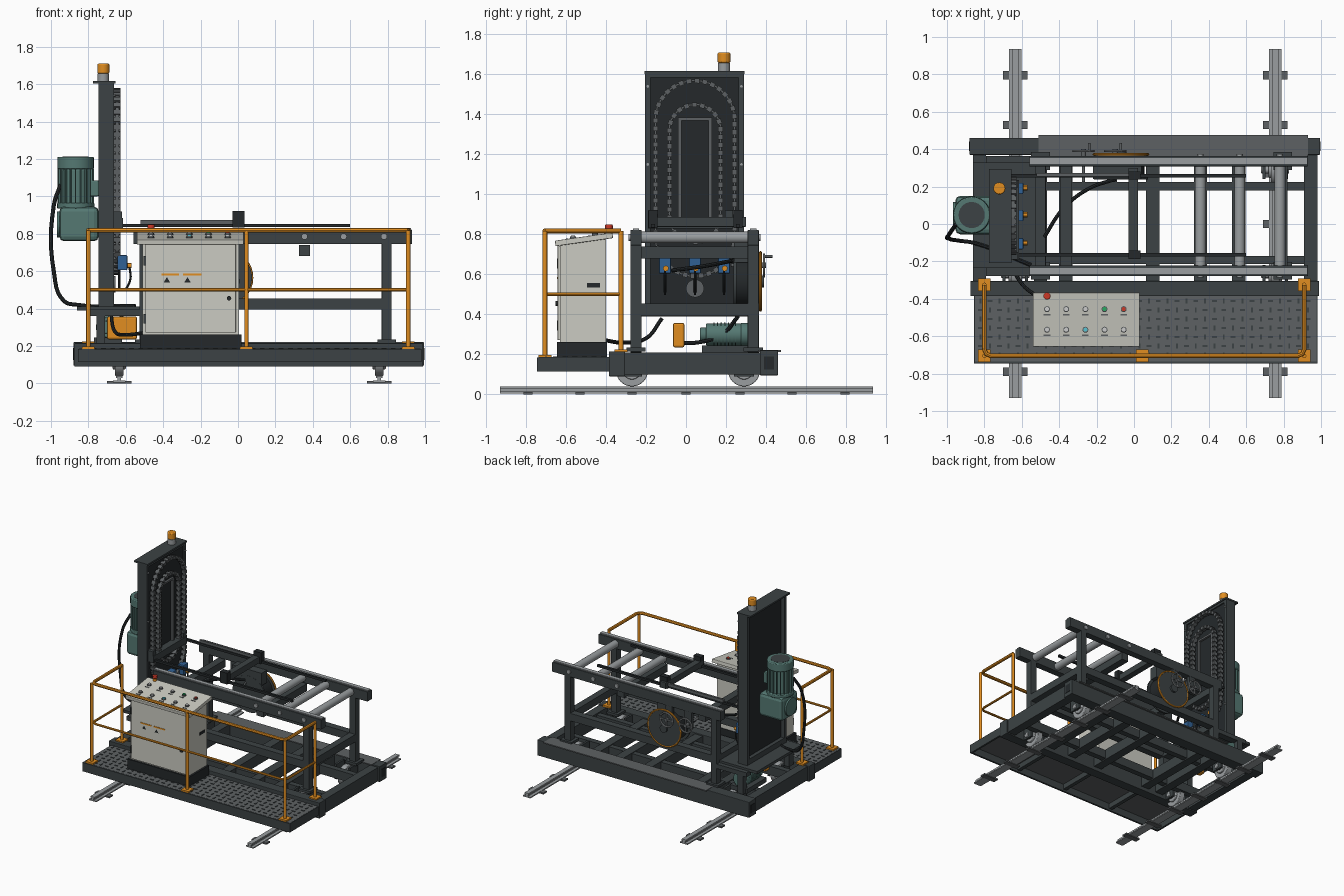
import bpy, bmesh
from math import pi, sin, cos, atan2
from mathutils import Matrix, Vector

if "Cube" in bpy.data.objects:
    bpy.data.objects.remove(bpy.data.objects["Cube"])

def mat(name, r, g, b):
    m = bpy.data.materials.new(name)
    m.diffuse_color = (r, g, b, 1)
    m.use_nodes = True
    m.node_tree.nodes["Principled BSDF"].inputs["Base Color"].default_value = m.diffuse_color
    return m

DARK = mat("dark_frame", .045, .055, .058)
BLACK = mat("black_panel", .018, .022, .024)
STEEL = mat("steel", .32, .34, .35)
MID = mat("mid_grey", .11, .12, .125)
ORANGE = mat("safety_orange", .75, .27, .015)
TEAL = mat("motor_green", .09, .19, .17)
CREAM = mat("cabinet_cream", .6, .6, .54)
BLUE = mat("actuator_blue", .03, .12, .3)
RED = mat("red", .6, .04, .02)
GREEN = mat("green", .02, .4, .12)
CYAN = mat("cyan", .1, .55, .65)
WHITE = mat("white", .8, .8, .8)

def finish(name, bm, m, smooth=False, bevel=0):
    bmesh.ops.recalc_face_normals(bm, faces=bm.faces)
    me = bpy.data.meshes.new(name)
    bm.to_mesh(me); bm.free()
    o = bpy.data.objects.new(name, me)
    bpy.context.collection.objects.link(o)
    me.materials.append(m)
    if bevel:
        b = o.modifiers.new("bevel", 'BEVEL'); b.width = bevel; b.segments = 2
    if smooth:
        bpy.ops.object.select_all(action='DESELECT')
        o.select_set(True); bpy.context.view_layer.objects.active = o
        bpy.ops.object.shade_smooth_by_angle()
    return o

def boxes(name, m, *bs, bevel=0):
    # each box: x0, x1, y0, y1, z0, z1
    bm = bmesh.new()
    for x0, x1, y0, y1, z0, z1 in bs:
        bmesh.ops.create_cube(bm, size=1, matrix=Matrix.Translation(((x0+x1)/2, (y0+y1)/2, (z0+z1)/2))
                              @ Matrix.Diagonal((x1-x0, y1-y0, z1-z0, 1)))
    return finish(name, bm, m, bevel=bevel)

ROT = {'x': Matrix.Rotation(pi/2, 4, 'Y'), 'y': Matrix.Rotation(pi/2, 4, 'X'), 'z': Matrix()}

def cyls(name, m, axis, *cs, seg=24, bevel=0):
    # each cylinder: x, y, z, radius, length
    bm = bmesh.new()
    for x, y, z, r, d in cs:
        bmesh.ops.create_cone(bm, cap_ends=True, segments=seg, radius1=r, radius2=r, depth=d,
                              matrix=Matrix.Translation((x, y, z)) @ ROT[axis])
    return finish(name, bm, m, True, bevel)

def tube(name, m, pts, r, smooth=False, cyclic=False):
    cu = bpy.data.curves.new(name, 'CURVE'); cu.dimensions = '3D'
    cu.bevel_depth = r; cu.bevel_resolution = 2; cu.use_fill_caps = True; cu.resolution_u = 6
    sp = cu.splines.new('BEZIER' if smooth else 'POLY')
    (sp.bezier_points if smooth else sp.points).add(len(pts)-1)
    for i, p in enumerate(pts):
        if smooth:
            b = sp.bezier_points[i]; b.co = p; b.handle_left_type = b.handle_right_type = 'AUTO'
        else:
            sp.points[i].co = (*p, 1)
    sp.use_cyclic_u = cyclic
    o = bpy.data.objects.new(name, cu)
    bpy.context.collection.objects.link(o); cu.materials.append(m)
    bpy.ops.object.select_all(action='DESELECT')
    o.select_set(True); bpy.context.view_layer.objects.active = o
    bpy.ops.object.convert(target='MESH')
    bpy.ops.object.shade_smooth_by_angle()

def ring(name, m, x, y, z, R, r):
    tube(name, m, [(x+R*cos(a*pi/16), y, z+R*sin(a*pi/16)) for a in range(32)], r, cyclic=True)

# floor rails, clips and wheels
WX = (-.635, .755)
for i, x in enumerate(WX):
    boxes(f"floor_rail_{i}", STEEL, (x-.033, x+.033, -.93, .935, .005, .014), (x-.01, x+.01, -.93, .935, .014, .03),
          (x-.018, x+.018, -.93, .935, .028, .04))
    boxes(f"rail_clips_{i}", MID, *[(x-.065, x+.065, y-.022, y+.022, 0, .012) for y in (-.79, -.53, -.27, 0, .27, .53, .795)])
    for y in (-.27, .29):
        cyls(f"wheel_{i}", STEEL, 'x', (x, y, .12, .08, .045), (x, y, .12, .045, .07), (x, y, .12, .02, .15), seg=32, bevel=.004)
        boxes(f"wheel_bracket_{i}", DARK, *[(x+s-.008, x+s+.008, y-.05, y+.05, .09, .21) for s in (-.06, .06)])

# base frame
boxes("base_side_beams", DARK, (-.875, .99, -.385, -.305, .09, .215), (-.88, .995, .37, .46, .095, .22), bevel=.004)
boxes("base_end_beams", DARK, (-.86, -.79, -.31, .38, .1, .21), (.91, .98, -.31, .38, .1, .21))
boxes("base_cross_beams", DARK, *[(x-.035, x+.035, -.31, .38, .12, .205) for x in (-.5, -.365, .1, .355, .56)])
boxes("base_inner_beams", DARK, (-.79, .91, -.215, -.17, .13, .2), (-.79, .91, .18, .225, .13, .2))
boxes("rear_step_plate", MID, (-.51, .93, .36, .475, .213, .222))
boxes("base_end_sockets", BLACK, *[(x-.003, x+.003, .39, .44, .125, .19) for x in (-.88, .995)])

# operator walkway with tread studs
boxes("walkway_skirt", DARK, (-.855, .98, -.745, -.73, .115, .185), (-.855, -.84, -.74, -.38, .115, .185),
      (.965, .98, -.74, -.38, .115, .185), *[(x, x+.03, -.735, -.38, .13, .175) for x in (-.4, .05, .5)])
boxes("walkway_plate", MID, (-.85, .975, -.735, -.38, .172, .186))
studs = []
for i in range(36):
    for j in range(7):
        x, y = -.82+i*.05, -.70+j*.048
        a, b = (.013, .005) if (i+j) % 2 else (.005, .013)
        studs.append((x-a, x+a, y-b, y+b, .184, .190))
boxes("tread_studs", DARK, *studs)

# safety railing
PX, PY = (-.8, .91), (-.705, -.325)
def u_path(z):
    l, r, f, k, c = PX[0], PX[1], PY[0], PY[1], .035
    return [(l, k, z), (l, f+c, z), (l+c*.3, f+c*.3, z), (l+c, f, z), (r-c, f, z), (r-c*.3, f+c*.3, z), (r, f+c, z), (r, k, z)]
tube("railing_top", ORANGE, u_path(.818), .0125)
tube("railing_middle", ORANGE, u_path(.5), .009)
posts = [(x, y, .185 if y < -.5 else .212) for x in PX for y in PY] + [(.045, PY[0], .185)]
cyls("railing_posts", ORANGE, 'z', *[(x, y, (z+.818)/2, .0115, .818-z) for x, y, z in posts], seg=16)
boxes("railing_feet", ORANGE, *[(x-.033, x+.033, y-.033, y+.033, z, z+.013) for x, y, z in posts])

# roller table frame
YS = ((-.278, -.222), (.308, .364))
boxes("table_legs", DARK, *[(x-.027, x+.027, a, b, .21, .76) for x in (-.5, .795) for a, b in YS], bevel=.003)
boxes("leg_feet", DARK, *[(x-.05, x+.05, a-.02, b+.02, .215, .235) for x in (-.5, .795) for a, b in YS])
boxes("table_top_beams", DARK, *[(-.56, .93, a, b, .745, .822) for a, b in YS], bevel=.003)
boxes("table_top_strips", STEEL, *[(-.56, .925, (a+b)/2-.016, (a+b)/2+.016, .82, .83) for a, b in YS])
boxes("table_lower_rails", DARK, *[(-.5, .82, a, b, .395, .455) for a, b in YS],
      (.768, .822, -.25, .33, .395, .455), (-.527, -.473, -.25, .33, .395, .455))
boxes("table_cross_bars", DARK, *[(x-.03, x+.03, -.23, .32, .68, .74) for x in (-.365, .355)])
RX = (.355, .565, .78)
cyls("table_rollers", STEEL, 'y', *[(x, .043, .785, .029, .53) for x in RX])
cyls("roller_bearings", STEEL, 'y', *[(x, y, .785, .017, .012) for x in RX for y in (-.281, .367)], seg=16)

# tower deck and short legs
boxes("tower_deck", DARK, (-.86, -.47, -.235, .33, .39, .412))
boxes("tower_deck_legs", DARK, *[(-.757, -.71, a, b, .21, .395) for a, b in YS], (-.79, -.5, -.278, -.222, .36, .395),
      (-.79, -.5, .308, .364, .36, .395))

# tower housing
boxes("tower_frame", DARK, (-.745, -.662, -.205, -.178, .41, 1.61), (-.745, -.662, .263, .29, .41, 1.61),
      (-.745, -.662, -.178, .263, 1.585, 1.61), (-.745, -.662, -.178, .263, .41, .455), (-.775, -.655, -.208, .293, 1.603, 1.616))
boxes("tower_panel", BLACK, (-.715, -.672, -.18, .265, .45, 1.59))
boxes("tower_guide_strips", MID, (-.672, -.655, -.04, -.022, .87, 1.38), (-.672, -.655, .112, .13, .87, 1.38),
      (-.672, -.655, -.04, .13, 1.37, 1.385))
boxes("tower_gate_bar", DARK, (-.672, -.615, -.19, .235, .83, .885), (-.672, -.62, -.19, -.15, .83, .92), (-.672, -.62, .195, .235, .83, .92))
cyls("tower_lower_cover", MID, 'x', (-.664, .045, .53, .045, .02))
cyls("tower_bolts", STEEL, 'x', *[(-.66, y, z, .007, .01) for y in (-.191, .277) for z in (.7, 1.15, 1.54)], seg=8)

# chains of small links round two ovals
def chain(name, R, zb, zt, n):
    bm = bmesh.new(); S, A = zt-zb, pi*R
    for i in range(n):
        d = (2*S+2*A)*i/n
        if d < S: y, z, t = R, zb+d, 0
        elif d < S+A: t = (d-S)/R; y, z = R*cos(t), zt+R*sin(t)
        elif d < 2*S+A: y, z, t = -R, zt-(d-S-A), 0
        else: t = pi+(d-2*S-A)/R; y, z = R*cos(t), zb+R*sin(t)
        M = Matrix.Translation((-.645, y+.045, z)) @ Matrix.Rotation(t, 4, 'X')
        bmesh.ops.create_cube(bm, size=1, matrix=M @ Matrix.Diagonal((.034, .024, .026, 1)))
        bmesh.ops.create_cube(bm, size=1, matrix=M @ Matrix.Diagonal((.018, .01, .046, 1)))
    finish(name, bm, MID)
chain("outer_chain", .198, .79, 1.37, 60)
chain("inner_chain", .128, .89, 1.32, 42)

# warning beacon
cyls("beacon_base", STEEL, 'z', (-.72, .19, .0+1.635, .03, .045))
cyls("beacon_lens", ORANGE, 'z', (-.72, .19, 1.683, .032, .052), bevel=.006)

# main gear motor on the tower back
boxes("gearbox", TEAL, (-.955, -.745, -.055, .15, .76, .945), bevel=.025)
cyls("gearbox_flange", TEAL, 'x', (-.85, .048, .85, .07, .235))
cyls("main_motor", TEAL, 'z', (-.868, .048, 1.04, .085, .21), (-.868, .048, .95, .1, .03), (-.868, .048, 1.178, .098, .065), bevel=.006)
bm = bmesh.new()
for i in range(20):
    M = Matrix.Translation((-.868, .048, 1.05)) @ Matrix.Rotation(i*pi/10, 4, 'Z') @ Matrix.Translation((.088, 0, 0))
    bmesh.ops.create_cube(bm, size=1, matrix=M @ Matrix.Diagonal((.018, .006, .19, 1)))
finish("motor_fins", bm, TEAL)
cyls("motor_fan_grille", DARK, 'z', (-.868, .048, 1.209, .07, .006))
boxes("motor_terminal_box", TEAL, (-.82, -.745, .01, .09, 1.0, 1.085), bevel=.006)

# hoses
tube("motor_hose", BLACK, [(-.95, 0, 1.06), (-.985, -.05, .95), (-.985, -.08, .6), (-.93, -.09, .44), (-.86, -.1, .42), (-.55, -.22, .415)], .011, True)
tube("reel_hose", BLACK, [(-.48, -.07, .62), (-.38, .08, .64), (-.24, .19, .66), (-.1, .24, .67)], .01, True)
tube("cabinet_hose", BLACK, [(-.5, -.4, .27), (-.6, -.32, .26), (-.66, -.2, .28), (-.68, -.12, .38)], .01, True)
tube("pump_hose", BLACK, [(-.62, -.06, .26), (-.64, .06, .26), (-.66, .18, .3), (-.6, .26, .39)], .01, True)

# lower pump motor and orange hydraulic unit under the deck
cyls("pump_motor", TEAL, 'y', (-.7, .2, .3, .055, .2), (-.7, .3, .3, .058, .05), (-.7, .1, .3, .035, .06), bevel=.005)
cyls("pump_fins", TEAL, 'y', *[(-.7, .14+.018*i, .3, .06, .006) for i in range(7)])
boxes("pump_base", DARK, (-.77, -.62, .08, .33, .21, .245))
boxes("hydraulic_unit", ORANGE, (-.70, -.54, -.065, -.008, .235, .358), bevel=.01)

# blue actuators
for i, y in enumerate((-.105, .045, .19)):
    boxes(f"actuator_{i}", BLUE, (-.645, -.592, y-.03, y+.03, .605, .685), bevel=.005)
    cyls(f"actuator_tip_{i}", ORANGE, 'x', (-.583, y+.004, .63, .014, .025), seg=12)
    tube(f"actuator_hose_{i}", BLACK, [(-.58, y, .62), (-.575, y, .56), (-.6, y, .5)], .006, True)
    cyls(f"actuator_rod_{i}", BLACK, 'z', (-.635, y, .56, .007, .1), seg=10)

# clamp carriage on guide rods
boxes("clamp_rods", BLACK, *[(-.67, .6, y-.009, y+.009, .835, .853) for y in (-.165, .258)])
boxes("clamp_bar", DARK, (-.03, .022, -.18, .3, .838, .888), bevel=.003)
boxes("clamp_blocks", BLACK, *[(-.03, .035, y-.022, y+.022, .832, .922) for y in (-.165, .26)])
boxes("clamp_slide", MID, (-.52, -.03, .255, .272, .853, .873))

# reel with orange rim and two handwheels at the rear
RXC, RZ = -.07, .565
cyls("reel_drum", BLACK, 'y', (RXC, .3, RZ, .125, .12), seg=40)
cyls("reel_disc", DARK, 'y', (RXC, .368, RZ, .145, .014), (RXC, .245, RZ, .145, .014), (RXC, .38, RZ, .03, .02), seg=40)
ring("reel_rim", ORANGE, RXC, .372, RZ, .145, .007)
boxes("reel_bracket", DARK, (-.22, .04, .24, .31, .66, .76))
for i, x in enumerate((-.27, -.1)):
    ring(f"handwheel_{i}", STEEL, x, .39, .645, .055, .006)
    boxes(f"handwheel_spokes_{i}", STEEL, (x-.055, x+.055, .386, .394, .641, .649), (x-.004, x+.004, .386, .394, .59, .70))
    cyls(f"handwheel_shaft_{i}", MID, 'y', (x, .375, .645, .014, .05), (x, .3, .645, .009, .15), (x+.03, .41, .69, .007, .045), seg=14)
    boxes(f"handwheel_mount_{i}", DARK, (x-.03, x+.03, .335, .362, .61, .75))

# control cabinet
boxes("cabinet_plinth", BLACK, (-.525, .02, -.645, -.395, .185, .262))
bm = bmesh.new()
f = bm.faces.new([bm.verts.new((-.51, y, z)) for y, z in ((-.63, .26), (-.4, .26), (-.4, .78), (-.63, .748))])
g = bmesh.ops.extrude_face_region(bm, geom=[f])['geom']
bmesh.ops.translate(bm, vec=(.515, 0, 0), verts=[v for v in g if isinstance(v, bmesh.types.BMVert)])
finish("cabinet_body", bm, CREAM)
boxes("cabinet_door", CREAM, (-.495, -.012, -.642, -.628, .272, .742), bevel=.003)
cyls("door_lock", BLACK, 'y', (-.048, -.645, .455, .012, .014), seg=16)
boxes("door_hinges", DARK, *[(-.505, -.493, -.646, -.63, z, z+.05) for z in (.32, .63)])
boxes("door_label_strips", ORANGE, (-.41, -.315, -.645, -.641, .577, .587), (-.295, -.195, -.645, -.641, .577, .587))
bm = bmesh.new()
for x in (-.38, -.27):
    bm.faces.new([bm.verts.new((x+a, -.6445, .54+b)) for a, b in ((-.017, 0), (.017, 0), (0, .028))])
finish("warning_triangles", bm, BLACK)
boxes("cabinet_vent", BLACK, (.003, .009, -.495, -.43, .535, .557))

# sloped console with buttons
SL = .14
con = boxes("console_top", CREAM, (-.285, .285, -.145, .145, -.014, .014), bevel=.004)
con.location = (-.255, -.51, .775); con.rotation_euler = (SL, 0, 0)
cols = ((WHITE, WHITE, CYAN, WHITE, WHITE), (WHITE, WHITE, WHITE, GREEN, RED))
for r, y in enumerate((-.565, -.455)):
    for c in range(5):
        z = .789+SL*(y+.51)
        x = -.465+.1025*c
        cyls("button_collar", MID, 'z', (x, y, z+.002, .016, .01), seg=14)
        cyls("button", cols[r][c], 'z', (x, y, z+.007, .011, .014), seg=14)
        boxes("button_plate", MID, (x-.018, x+.018, y-.034, y-.026, z-.006, z-.002))
cyls("emergency_stop_base", ORANGE, 'z', (-.465, -.385, .815, .014, .03), seg=16)
cyls("emergency_stop", RED, 'z', (-.465, -.385, .838, .019, .022), seg=20, bevel=.004)
